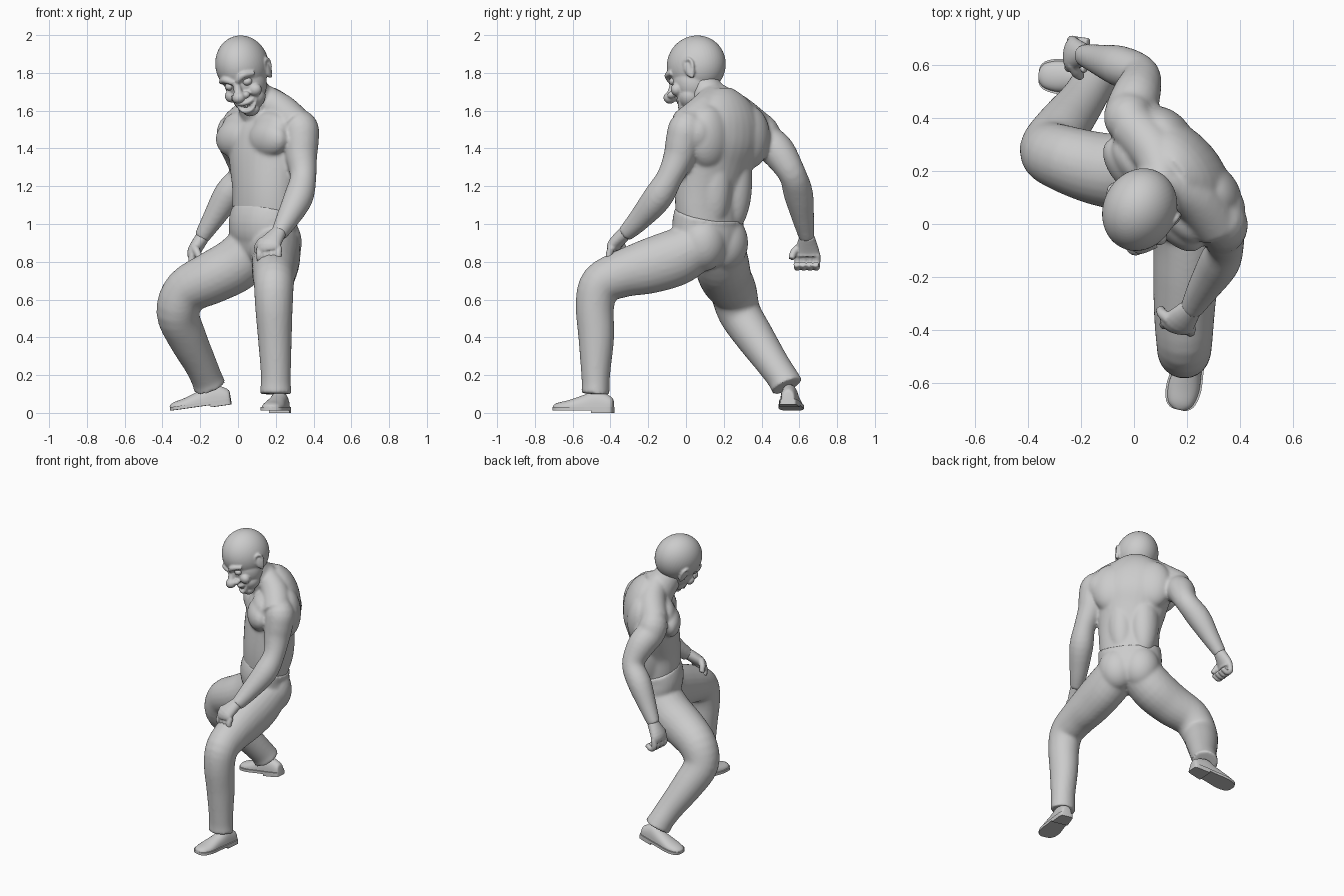
import bpy, bmesh, math
from mathutils import Vector as V, Matrix as M

cube = bpy.data.objects.get("Cube")
if cube:
    bpy.data.objects.remove(cube)

GREY = (0.6, 0.6, 0.6, 1)
grey = bpy.data.materials.new("plain grey")
grey.use_nodes = True
grey.diffuse_color = GREY
grey.node_tree.nodes["Principled BSDF"].inputs["Base Color"].default_value = GREY

ACROSS = V((0.65, -0.76, 0))   # shoulder line, toward the left shoulder
BACK = V((0.76, 0.65, 0))      # direction the back faces
UP = V((0, 0, 1))


def smooth_path(p, steps):
    """Catmull-Rom points through p."""
    path = []
    for i in range(len(p) - 1):
        a, b, c, d = p[max(i - 1, 0)], p[i], p[i + 1], p[min(i + 2, len(p) - 1)]
        for s in range(steps):
            t = s / steps
            path.append(b + (c - a) * t / 2 + (a * 2 - b * 5 + c * 4 - d) * t * t / 2
                        + (b * 3 - a - c * 3 + d) * t ** 3 / 2)
    return path + [p[-1]]


def loft(bm, pts, hint, sides=20):
    """Tube of elliptical sections (x, y, z, width, depth) along a smooth path."""
    path = smooth_path([V(q if len(q) == 5 else (*q, q[3])) for q in pts], 4)
    rings = []
    for i, q in enumerate(path):
        run = (path[min(i + 1, len(path) - 1)] - path[max(i - 1, 0)]).to_3d().normalized()
        w = (V(hint) - run * run.dot(V(hint))).normalized()
        d = run.cross(w)
        angles = [2 * math.pi * k / sides for k in range(sides)]
        rings.append([bm.verts.new(q.to_3d() + w * q[3] * math.cos(a) + d * q[4] * math.sin(a))
                      for a in angles])
    skin(bm, rings)


def skin(bm, rings):
    """Closed surface over equal rings of vertices."""
    for r, s in zip(rings, rings[1:]):
        for k in range(len(r)):
            bm.faces.new((r[k], r[k - 1], s[k - 1], s[k]))
    bm.faces.new(rings[0])
    bm.faces.new(rings[-1][::-1])


def ball(bm, centre, size, axes=None):
    """Ellipsoid, optionally turned to the given x, y, z axes."""
    turn = M(axes).transposed().to_4x4() if axes else M()
    bmesh.ops.create_uvsphere(bm, u_segments=48, v_segments=32, radius=1,
                              matrix=M.Translation(centre) @ turn @ M.Diagonal((*size, 1)))


def finish(name, bm, voxel=0, smooth=0, place=None):
    bmesh.ops.recalc_face_normals(bm, faces=bm.faces)
    mesh = bpy.data.meshes.new(name)
    bm.to_mesh(mesh)
    bm.free()
    mesh.materials.append(grey)
    mesh.polygons.foreach_set("use_smooth", [True] * len(mesh.polygons))
    mesh.set_sharp_from_angle(angle=math.radians(40))
    ob = bpy.data.objects.new(name, mesh)
    bpy.context.collection.objects.link(ob)
    if place:
        ob.matrix_world = place
    if voxel:
        fuse = ob.modifiers.new("fuse", "REMESH")
        fuse.mode, fuse.voxel_size, fuse.use_smooth_shade = "VOXEL", voxel, True
        soft = ob.modifiers.new("soften", "SMOOTH")
        soft.factor, soft.iterations = 0.5, smooth


def hand(name, wrist, centre, down, knuckles, palm):
    """Half-closed fist; knuckles points from the thumb side to the little finger."""
    bm = bmesh.new()
    c, d, k, p = V(centre), V(down).normalized(), V(knuckles).normalized(), V(palm).normalized()
    loft(bm, [(*wrist, .04, .037), (*c, .064, .036), (*(c + d * .035), .066, .032)], k)
    for i in range(4):
        s = c + k * (i - 1.5) * .034 + d * .02
        bend = [s, s + d * .045 - p * .004, s + d * .07 + p * .025, s + d * .045 + p * .06]
        loft(bm, [(*q, .0195 - j * .001) for j, q in enumerate(bend)], k, 12)
    s = c - k * .035 - d * .02
    thumb = [s, s - k * .033 + d * .025 + p * .02, s - k * .045 + d * .06 + p * .042]
    loft(bm, [(*q, .023 - j * .003) for j, q in enumerate(thumb)], p, 12)
    finish(name, bm, .006, 2)


# Bare torso with both arms
bm = bmesh.new()
loft(bm, [(.14, .125, .98, .185, .14), (.14, .12, 1.08, .195, .147), (.145, .125, 1.2, .202, .155),
          (.15, .155, 1.34, .228, .168), (.16, .185, 1.45, .25, .172), (.165, .2, 1.54, .24, .15),
          (.155, .195, 1.61, .18, .12), (.12, .17, 1.67, .1, .09)], ACROSS, 32)
loft(bm, [(.14, .19, 1.56, .13), (.09, .13, 1.66, .1), (.05, .07, 1.76, .088)], ACROSS)
turned = (ACROSS, BACK, UP)
chest = V((.155, .18, 1.45))
for side in (1, -1):
    # chest, upper chest, shoulder blade, long back muscle, belly
    ball(bm, chest + ACROSS * .13 * side - BACK * .108 + UP * .0, (.138, .075, .1), turned)
    ball(bm, chest + ACROSS * .12 * side - BACK * .085 + UP * .06, (.13, .065, .085), turned)
    ball(bm, chest + ACROSS * .135 * side + BACK * .07 + UP * .01, (.13, .095, .17), turned)
    ball(bm, chest + ACROSS * .07 * side + BACK * .02 - UP * .22, (.1, .11, .27), turned)
    ball(bm, chest + ACROSS * .05 * side - BACK * .095 - UP * .23, (.07, .055, .17), turned)
    tip = chest + ACROSS * .25 * side + UP * .065
    loft(bm, [(.11, .15, 1.69, .065), (*(chest + ACROSS * .11 * side + UP * .15), .09), (*tip, .09)], UP)
ball(bm, (.335, .06, 1.48), (.085, .085, .1))
loft(bm, [(.29, .04, 1.55, .07), (.33, .005, 1.51, .095), (.335, -.015, 1.44, .093), (.335, -.035, 1.36, .085),
          (.345, -.085, 1.25, .07), (.32, -.15, 1.14, .078), (.258, -.25, 1.02, .06),
          (.215, -.325, .945, .043)], ACROSS)
loft(bm, [(.03, .35, 1.54, .07), (-.015, .39, 1.5, .093), (-.015, .425, 1.44, .094), (.01, .49, 1.38, .091),
          (.025, .562, 1.265, .073), (-.05, .595, 1.16, .078), (-.13, .62, 1.03, .059),
          (-.195, .64, .925, .041)], ACROSS)
finish("torso_and_arms", bm, .01, 8)

hand("left_hand", (.22, -.315, .96), (.168, -.375, .895), (-.05, -.22, -.9), (.9, -.25, 0), (.25, .9, -.2))
hand("right_hand", (-.185, .64, .935), (-.23, .642, .86), (-.1, 0, -1), (.1, 1, 0), (1, -.1, -.1))

# Trousers: hips and both legs, with a waist that dips at the back
bm = bmesh.new()
loft(bm, [(.14, .13, .78, .1, .08), (.135, .13, .84, .17, .13), (.135, .125, .93, .203, .152),
          (.13, .115, 1.0, .207, .158), (.143, .125, 1.06, .203, .157)], ACROSS, 32)
for side in (1, -1):
    ball(bm, V((.145, .13, .9)) + BACK * .03 + ACROSS * .075 * side, (.125, .118, .15), turned)
loft(bm, [(.19, .07, .89, .14, .13), (.2, -.05, .825, .13, .15), (.195, -.2, .775, .123, .145),
          (.19, -.34, .735, .115, .125), (.19, -.45, .68, .106, .113), (.19, -.482, .57, .1, .102),
          (.195, -.475, .4, .09, .095), (.2, -.478, .22, .08, .078), (.2, -.478, .15, .08, .074),
          (.2, -.48, .1, .084, .075)], (1, 0, 0), 24)
loft(bm, [(.09, .17, .88, .14), (-.01, .19, .785, .145), (-.14, .21, .715, .138),
          (-.27, .25, .645, .125), (-.318, .283, .53, .114), (-.27, .365, .4, .103),
          (-.2, .46, .26, .087), (-.165, .515, .18, .083), (-.15, .535, .14, .088)], (.1, -.85, -.5), 24)
finish("trousers", bm, .01, 8)


# Shoes: upper, sole and heel block, pointing along -y from the heel
def shoe(name, place):
    bm = bmesh.new()
    form = [V(q) for q in ((0, .02, .06), (-.012, .036, .085), (-.09, .047, .12), (-.16, .052, .095),
                           (-.24, .06, .068), (-.295, .05, .055), (-.318, .032, .045), (-.325, .012, .038))]
    form = smooth_path(form, 4)
    skin(bm, [[bm.verts.new((w * math.cos(a), y, .02 + (h - .02) * math.sin(a) ** .7))
               for a in [math.pi * k / 16 for k in range(17)]] for y, w, h in form])

    def slab(rows, z0, z1):
        edge = [(w + .007, y) for y, w, h in rows] + [(-w - .007, y) for y, w, h in rows[::-1]]
        face = bm.faces.new([bm.verts.new((x, y, z0)) for x, y in edge])
        top = bmesh.ops.extrude_face_region(bm, geom=[face])["geom"]
        bmesh.ops.translate(bm, vec=(0, 0, z1 - z0), verts=[g for g in top if isinstance(g, bmesh.types.BMVert)])
    slab(form, .012, .03)
    slab(form[:10], 0, .02)
    finish(name, bm, place=place)


shoe("left_shoe", M.Translation((.242, -.385, 0)) @ M.Rotation(math.radians(-13), 4, "Z"))
shoe("right_shoe", M.Translation((-.035, .54, .045)) @ M.Rotation(math.radians(-94), 4, "Z")
     @ M.Rotation(math.radians(8), 4, "X"))

# Bald head, modelled facing -y and then bowed and turned
pose = (M.Translation((.02, .05, 1.84)) @ M.Rotation(math.radians(-20), 4, "Z")
        @ M.Rotation(math.radians(20), 4, "X") @ M.Rotation(math.radians(-15), 4, "Y"))
bm = bmesh.new()
ball(bm, (0, .005, 0), (.137, .16, .157))
ball(bm, (0, -.035, -.085), (.112, .11, .125))
ball(bm, (0, -.06, -.165), (.09, .074, .07))
ball(bm, (0, -.092, -.222), (.048, .038, .036))
loft(bm, [(0, -.14, -.045, .02), (0, -.16, -.085, .022), (0, -.178, -.115, .029)], (1, 0, 0), 12)
ball(bm, (0, -.184, -.12), (.036, .033, .031))
for side in (1, -1):
    ball(bm, (.034 * side, -.158, -.122), (.021, .023, .019))
    ball(bm, (.07 * side, -.108, -.12), (.037, .032, .034))
    loft(bm, [(.012 * side, -.154, -.042, .014), (.052 * side, -.146, -.018, .018),
              (.1 * side, -.105, -.032, .013)], UP, 12)
    # ear disc and curled rim
    ball(bm, (.125 * side, .01, -.06), (.016, .028, .048))
    rim = [(.121, -.017, -.055), (.133, -.005, -.014), (.141, .024, -.01), (.138, .036, -.045), (.124, .01, -.108)]
    loft(bm, [(x * side, y, z, .01) for x, y, z in rim], (1, 0, 0), 10)
# grinning lips
for z, drop in ((-.158, .012), (-.184, .032)):
    loft(bm, [(-.072, -.1, -.14, .007), (-.038, -.127, z - drop * .6, .01), (0, -.138, z - drop, .011),
              (.038, -.127, z - drop * .6, .01), (.072, -.1, -.14, .007)], UP, 10)
finish("head", bm, .006, 3, pose)

# Eyes and a row of upper teeth
bm = bmesh.new()
for side in (1, -1):
    ball(bm, (.053 * side, -.122, -.062), (.026, .024, .021))
finish("eyes", bm, place=pose)
bm = bmesh.new()
for i in range(-3, 4):
    ball(bm, (i * .014, -.132 + abs(i) * .005, -.182 + abs(i) * .004), (.008, .007, .015))
finish("teeth", bm, place=pose)
